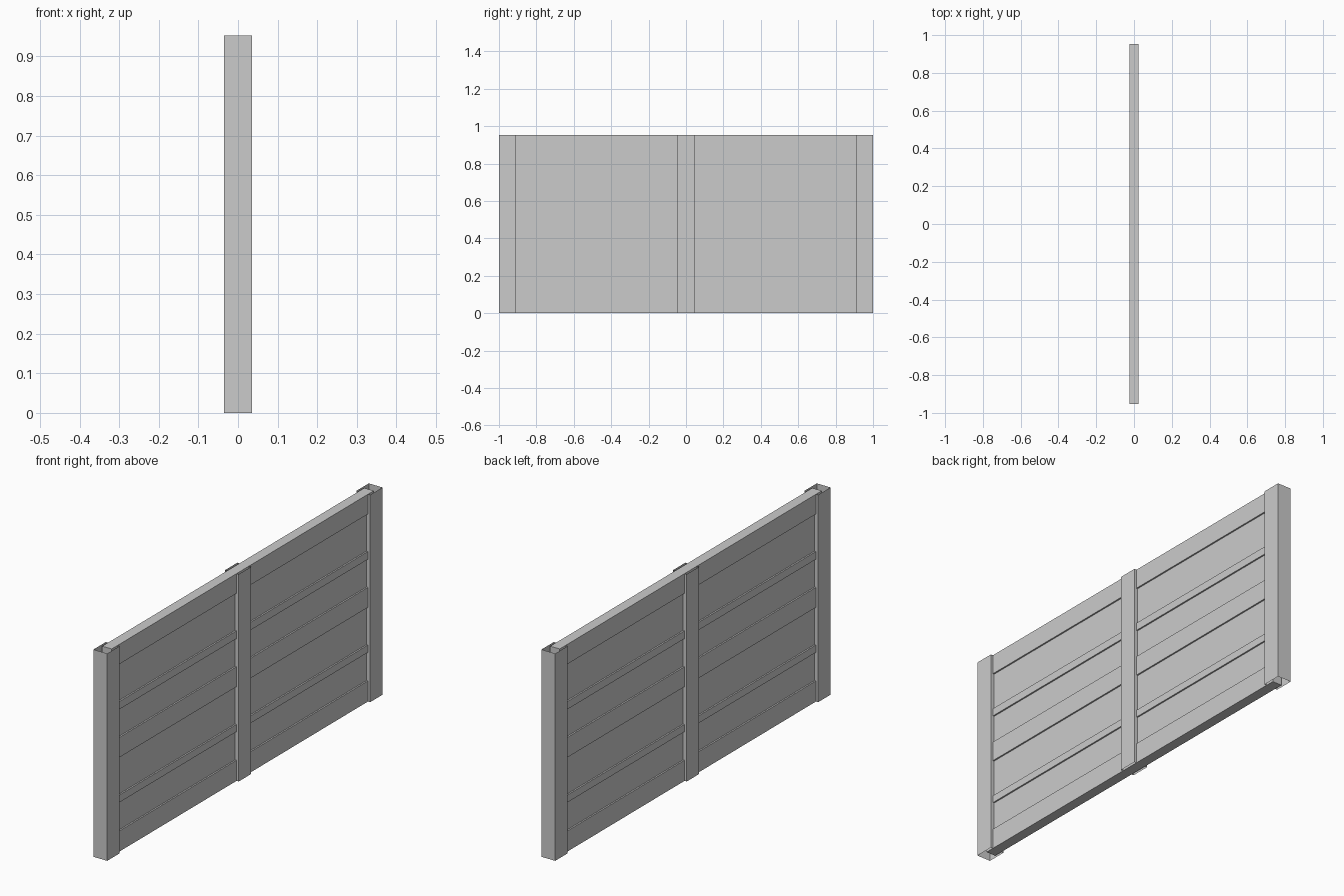
import bpy, bmesh

if "Cube" in bpy.data.objects:
    bpy.data.objects.remove(bpy.data.objects["Cube"])

H = 0.953          # fence height
PX = 0.035         # post half depth
THICK, THIN = 0.024, 0.017   # board half depths
PANEL_Y = 0.952


def make_object(name, bm):
    mesh = bpy.data.meshes.new(name)
    bm.to_mesh(mesh)
    bm.free()
    obj = bpy.data.objects.new(name, mesh)
    bpy.context.collection.objects.link(obj)
    return obj


def sheet(name, outline):
    """Thin sheet: an open x/y outline extruded to the full height."""
    bm = bmesh.new()
    low = [bm.verts.new((x, y, 0)) for x, y in outline]
    high = [bm.verts.new((x, y, H)) for x, y in outline]
    for i in range(len(outline) - 1):
        bm.faces.new((low[i], low[i + 1], high[i + 1], high[i]))
    return make_object(name, bm)


def panel(name, y0, y1):
    """Stepped slat profile extruded along y."""
    bands = [0, 0.095, 0.226, 0.26, 0.433, 0.525, 0.654, 0.69, 0.862, H]
    side = []
    for i in range(len(bands) - 1):
        x = THICK if i % 2 == 0 else THIN
        side += [(x, bands[i]), (x, bands[i + 1])]
    outline = side + [(-x, z) for x, z in reversed(side)]
    bm = bmesh.new()
    face = bm.faces.new([bm.verts.new((x, y0, z)) for x, z in outline])
    ext = bmesh.ops.extrude_face_region(bm, geom=[face], use_keep_orig=True)
    moved = [v for v in ext["geom"] if isinstance(v, bmesh.types.BMVert)]
    bmesh.ops.translate(bm, verts=moved, vec=(0, y1 - y0, 0))
    bmesh.ops.recalc_face_normals(bm, faces=bm.faces)
    return make_object(name, bm)


# Slatted panel running between the end posts
panel("slat_panel", -PANEL_Y, PANEL_Y)

# End posts: hollow channels with lips closing onto the panel
for label, s in (("left", -1), ("right", 1)):
    pts = [(THIN, s * 0.91), (PX, s * 0.91), (PX, s), (-PX, s),
           (-PX, s * 0.91), (-THIN, s * 0.91)]
    sheet(label + "_end_post", pts if s > 0 else pts[::-1])

# Middle post: one lipped cover on each side of the panel
for label, s in (("front", 1), ("back", -1)):
    pts = [(s * THIN, -0.045), (s * PX, -0.045), (s * PX, 0.045), (s * THIN, 0.045)]
    sheet(label + "_middle_cover", pts if s > 0 else pts[::-1])
